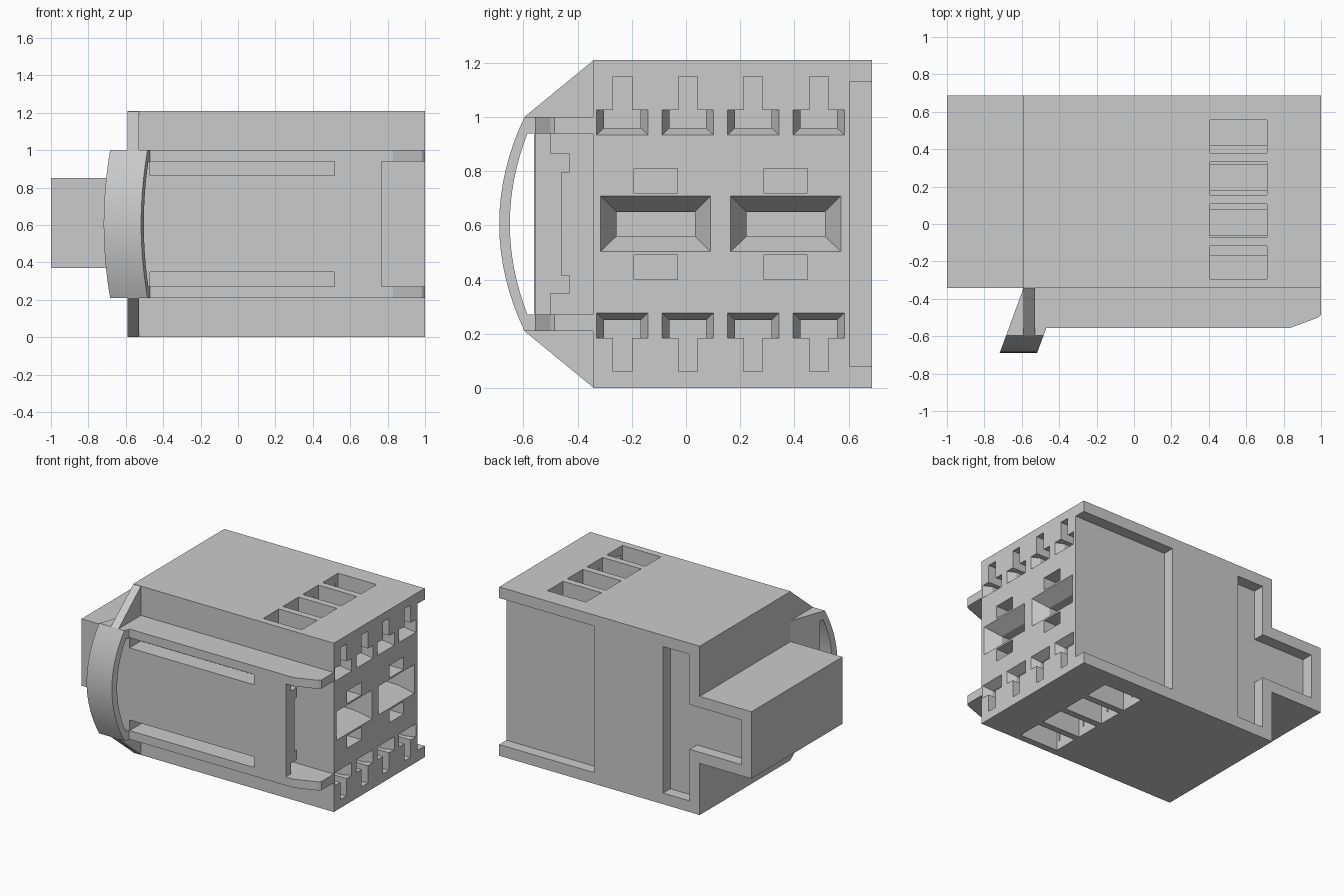
import bpy, bmesh

if "Cube" in bpy.data.objects:
    bpy.data.objects.remove(bpy.data.objects["Cube"])

ZC = 0.605  # mid height; the connector is mirrored about it


def flip(z, s):
    return ZC + s * (z - ZC)


def add_prism(bm, axis, pts, lo, hi):
    """Extrude a 2D profile along an axis: 'x' uses (y,z), 'y' (x,z), 'z' (x,y)."""
    put = {'x': lambda p, t: (t, p[0], p[1]),
           'y': lambda p, t: (p[0], t, p[1]),
           'z': lambda p, t: (p[0], p[1], t)}[axis]
    add_loft(bm, [put(p, lo) for p in pts], [put(p, hi) for p in pts])


def add_loft(bm, a, b):
    va, vb = [bm.verts.new(p) for p in a], [bm.verts.new(p) for p in b]
    n = len(va)
    faces = [bm.faces.new(va[::-1]), bm.faces.new(vb)]
    for i in range(n):
        j = (i + 1) % n
        faces.append(bm.faces.new((va[i], va[j], vb[j], vb[i])))
    bmesh.ops.recalc_face_normals(bm, faces=faces)


def rect(a0, a1, b0, b1):
    return [(a0, b0), (a1, b0), (a1, b1), (a0, b1)]


def add_funnel(bm, outer, inner, depth):
    """Tapered mouth in the x = 1 face, extended slightly outward."""
    e = 0.01
    k = e / depth
    near = [tuple(o + (o - i) * k for o, i in zip(p, q)) for p, q in zip(rect(*outer), rect(*inner))]
    add_loft(bm, [(1 - depth, *p) for p in rect(*inner)], [(1 + e, *p) for p in near])


def finish(name, bm):
    me = bpy.data.meshes.new(name)
    bm.to_mesh(me)
    bm.free()
    ob = bpy.data.objects.new(name, me)
    bpy.context.collection.objects.link(ob)
    return ob


def cut(target, bm):
    cutter = finish("cutter", bm)
    cutter.hide_render = True
    mod = target.modifiers.new("cut", 'BOOLEAN')
    mod.operation, mod.solver, mod.object = 'DIFFERENCE', 'EXACT', cutter
    bpy.context.view_layer.objects.active = target
    bpy.ops.object.modifier_apply(modifier=mod.name)
    bpy.data.objects.remove(cutter)


# Housing: main box with a narrower plug block behind it
bm = bmesh.new()
add_prism(bm, 'y', [(1, 0), (1, 1.21), (-0.59, 1.21), (-0.59, 0.85), (-1, 0.85),
                    (-1, 0.37), (-0.59, 0.37), (-0.59, 0)], -0.343, 0.687)
body = finish("housing", bm)

# Recesses in the back face
bm = bmesh.new()
add_prism(bm, 'y', rect(0.25, 1.1, 0.08, 1.13), 0.605, 0.8)
add_prism(bm, 'y', [(-0.30, 0.08), (-0.30, 1.13), (-0.51, 1.13), (-0.51, 0.77), (-0.92, 0.77),
                    (-0.92, 0.45), (-0.51, 0.45), (-0.51, 0.08)], 0.605, 0.8)
cut(body, bm)

# T-shaped terminal slots and small lock pockets in the right face
slots = [-0.235, 0.007, 0.248, 0.49]
sockets = [-0.112, 0.368]
bm = bmesh.new()
for s in (1, -1):
    for y in slots:
        tee = [(-0.067, 0.96), (0.067, 0.96), (0.067, 1.025), (0.035, 1.025),
               (0.035, 1.15), (-0.035, 1.15), (-0.035, 1.025), (-0.067, 1.025)]
        add_prism(bm, 'x', [(y + a, flip(z, s)) for a, z in tee], 0.4, 1.1)
    for y in sockets:
        add_prism(bm, 'x', rect(y - 0.08, y + 0.08, flip(0.72, s), flip(0.81, s)), 0.6, 1.1)
for y in sockets:
    add_prism(bm, 'x', rect(y - 0.145, y + 0.145, 0.56, 0.65), 0.6, 1.1)
cut(body, bm)

# Tapered mouths of the slots and sockets
bm = bmesh.new()
for s in (1, -1):
    for y in slots:
        add_funnel(bm, (y - 0.095, y + 0.095, flip(0.933, s), flip(1.025, s)),
                   (y - 0.067, y + 0.067, flip(0.96, s), flip(1.025, s)), 0.06)
for y in sockets:
    add_funnel(bm, (y - 0.203, y + 0.203, 0.503, 0.708), (y - 0.145, y + 0.145, 0.56, 0.65), 0.1)
cut(body, bm)

# Windows in the top and bottom
bm = bmesh.new()
for s in (1, -1):
    for i in range(4):
        y = -0.205 + i * 0.224
        add_prism(bm, 'z', rect(0.405, 0.71, y - 0.088, y + 0.088), flip(0.98, s), flip(1.3, s))
cut(body, bm)

# Guide rails with tapered tips, and triangular gussets
for s, side in ((1, "upper"), (-1, "lower")):
    bm = bmesh.new()
    add_prism(bm, 'z', [(-0.5, -0.34), (-0.5, -0.557), (0.83, -0.557), (0.985, -0.5),
                        (1, -0.485), (1, -0.34)], flip(0.938, s), flip(1.0, s))
    finish(side + "_guide_rail", bm)
    bm = bmesh.new()
    add_prism(bm, 'x', [(-0.34, flip(1.21, s)), (-0.596, flip(1.0, s)), (-0.34, flip(1.0, s))],
              -0.59, -0.53)
    finish(side + "_gusset", bm)

# Latch arm: thick beam, hollowed behind, with a wide thin tab at its end
bm = bmesh.new()
add_prism(bm, 'x', [(-0.557, 0.348), (-0.557, 0.865), (-0.43, 0.865), (-0.43, 0.795),
                    (-0.46, 0.795), (-0.46, 0.415), (-0.43, 0.415), (-0.43, 0.348)], -0.5, 0.77)
finish("latch_arm", bm)
bm = bmesh.new()
add_prism(bm, 'y', rect(0.515, 0.77, 0.272, 0.938), -0.557, -0.5)
finish("latch_tab", bm)


# Slanted root of the latch and the bowed press bar in front of it
def shear(x, y):
    return x + 0.37 * (y + 0.343)


bm = bmesh.new()
add_prism(bm, 'z', [(-0.59, -0.34), (shear(-0.59, -0.56), -0.56), (-0.47, -0.56), (-0.47, -0.34)],
          0.21, 1.0)
finish("latch_root", bm)

N = 16
ts = [-1 + 2 * i / N for i in range(N + 1)]
outer = [(-0.689 + 0.093 * t * t, ZC + 0.395 * t) for t in ts]
inner = [(-0.65 + 0.065 * t * t, ZC + 0.333 * t) for t in ts]
ring = [(-0.55, 0.21)] + outer + [(-0.55, 1.0), (-0.55, 0.938)] + inner[::-1] + [(-0.55, 0.272)]
bm = bmesh.new()
add_loft(bm, [(shear(-0.59, y), y, z) for y, z in ring], [(shear(-0.39, y), y, z) for y, z in ring])
bar = finish("press_bar", bm)
bpy.ops.object.select_all(action='DESELECT')
bar.select_set(True)
bpy.context.view_layer.objects.active = bar
bpy.ops.object.shade_smooth_by_angle(angle=0.5)
